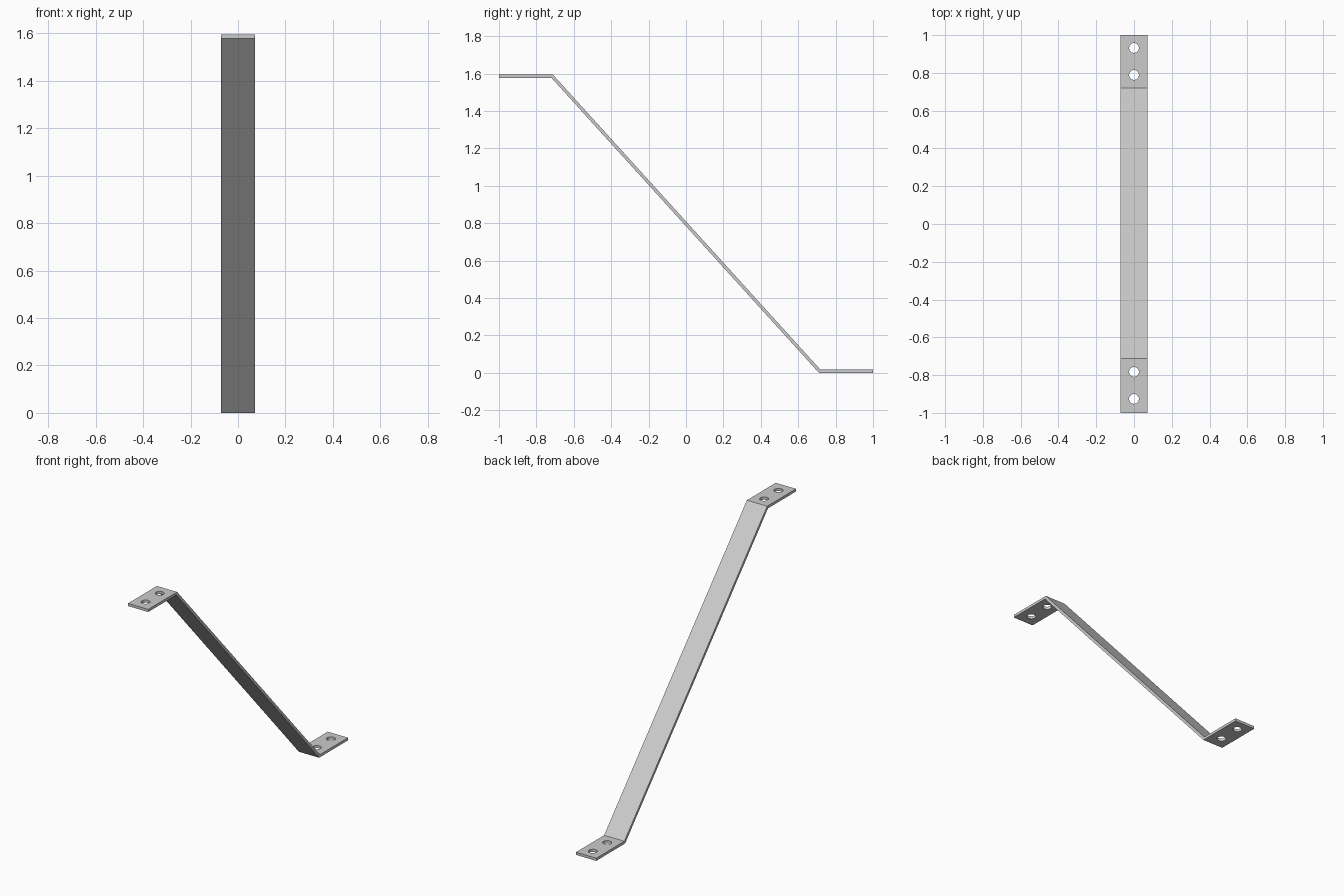
import bpy, bmesh, math

if "Cube" in bpy.data.objects:
    bpy.data.objects.remove(bpy.data.objects["Cube"])

WIDTH, HEIGHT, T = 0.142, 1.594, 0.017
BEND_OUT, BEND_IN = 0.711, 0.719      # mitred bend corners
HOLE_R = 0.026

# Side profile (y, z): top flange, sloped strap, bottom flange
profile = [(-1, HEIGHT), (-BEND_OUT, HEIGHT), (BEND_IN, T), (1, T),
           (1, 0), (BEND_OUT, 0), (-BEND_IN, HEIGHT - T), (-1, HEIGHT - T)]

bm = bmesh.new()
verts = [bm.verts.new((-WIDTH / 2, y, z)) for y, z in profile]
face = bm.faces.new(verts)
ext = bmesh.ops.extrude_face_region(bm, geom=[face])
bmesh.ops.translate(bm, vec=(WIDTH, 0, 0),
                    verts=[v for v in ext["geom"] if isinstance(v, bmesh.types.BMVert)])
bmesh.ops.recalc_face_normals(bm, faces=bm.faces)
mesh = bpy.data.meshes.new("bent_strap")
bm.to_mesh(mesh)
bm.free()
strap = bpy.data.objects.new("bent_strap", mesh)
bpy.context.collection.objects.link(strap)


# Bolt holes, two per flange
def drill(y, z):
    bpy.ops.mesh.primitive_cylinder_add(vertices=32, radius=HOLE_R, depth=0.1,
                                        location=(0, y, z))
    cutter = bpy.context.object
    cutter.name = "hole_cutter"
    cutter.hide_render = True
    mod = strap.modifiers.new("hole", "BOOLEAN")
    mod.operation, mod.solver, mod.object = "DIFFERENCE", "EXACT", cutter
    bpy.ops.object.select_all(action="DESELECT")
    strap.select_set(True)
    bpy.context.view_layer.objects.active = strap
    bpy.ops.object.modifier_apply(modifier=mod.name)
    bpy.data.objects.remove(cutter)


for y, z in [(-0.926, HEIGHT - T / 2), (-0.783, HEIGHT - T / 2),
             (0.789, T / 2), (0.932, T / 2)]:
    drill(y, z)

# Smooth hole walls, crisp bends and edges
bpy.ops.object.shade_smooth_by_angle(angle=math.radians(30))
